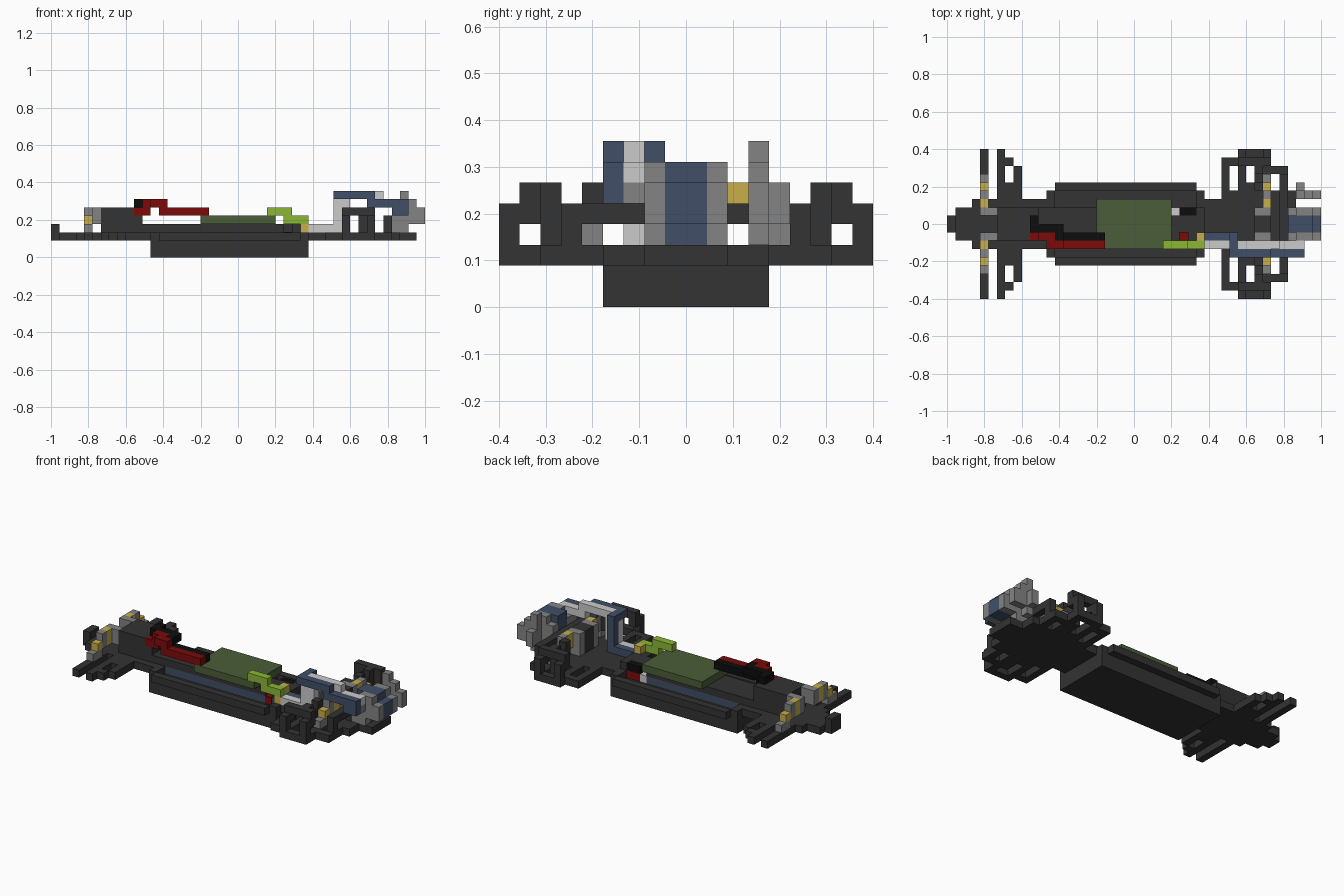
import bpy, bmesh

cube = bpy.data.objects.get("Cube")
if cube:
    bpy.data.objects.remove(cube, do_unlink=True)

V = 2 / 45  # edge of one block


def material(name, rgb):
    m = bpy.data.materials.new(name)
    m.use_nodes = True
    m.diffuse_color = (*rgb, 1)
    m.node_tree.nodes["Principled BSDF"].inputs["Base Color"].default_value = (*rgb, 1)
    return m


DARK = material("charcoal", (0.033, 0.033, 0.033))
BLACK = material("black", (0.004, 0.004, 0.004))
GRAY = material("mid gray", (0.23, 0.23, 0.23))
LIGHT = material("light gray", (0.60, 0.60, 0.60))
BLUE = material("slate blue", (0.052, 0.078, 0.135))
RED = material("dark red", (0.20, 0.003, 0.003))
GREEN = material("olive green", (0.07, 0.11, 0.04))
LIME = material("lime green", (0.26, 0.47, 0.035))
YELLOW = material("mustard", (0.57, 0.43, 0.07))


def part(name, mat, boxes, mirror=False):
    """Boxes are block ranges (x0, x1, y0, y1, z0, z1), end exclusive."""
    boxes = list(boxes)
    if mirror:
        boxes += [(a, b, 18 - d, 18 - c, e, f) for a, b, c, d, e, f in boxes]
    bm = bmesh.new()
    for x0, x1, y0, y1, z0, z1 in boxes:
        verts = bmesh.ops.create_cube(bm, size=1)["verts"]
        for v in verts:
            v.co.x = -1 + V * (x0 if v.co.x < 0 else x1)
            v.co.y = V * ((y0 if v.co.y < 0 else y1) - 9)
            v.co.z = V * (z0 if v.co.z < 0 else z1)
    me = bpy.data.meshes.new(name)
    bm.to_mesh(me)
    bm.free()
    me.materials.append(mat)
    ob = bpy.data.objects.new(name, me)
    bpy.context.collection.objects.link(ob)
    return ob


# Hull with a side ledge and an open trench along each side of the deck
part("hull", DARK, [(12, 31, 5, 13, 0, 2), (12, 13, 5, 13, 2, 3), (30, 31, 5, 13, 2, 3)])
part("side_ledge", DARK, [(13, 30, 4, 5, 2, 3)], mirror=True)
part("trench_wall", BLUE, [(13, 27, 7, 11, 2, 3), (27, 30, 7, 10, 2, 3)])
part("deck", DARK, [(12, 27, 7, 11, 3, 4), (27, 28, 7, 10, 3, 4), (28, 29, 8, 10, 3, 4),
                    (29, 31, 7, 10, 3, 4), (30, 31, 10, 11, 3, 4)])
part("raised_deck", GREEN, [(18, 27, 6, 12, 4, 5)])

# Small coloured blocks set into the deck
part("deck_block_red", RED, [(28, 29, 6.9, 8, 2, 3.05), (28, 30, 10, 11, 2, 3)])
part("deck_block_gray", LIGHT, [(27, 28, 10, 11, 2, 3)])
part("deck_block_black", BLACK, [(28, 30, 10, 11, 3, 4)])

# Nose plate and forward body
part("nose_plate", DARK, [(0, 1, 8, 10, 2, 4), (1, 3, 7, 11, 2, 3), (3, 4, 6, 12, 2, 3),
                          (4, 12, 6, 12, 2, 3)])
part("front_body", DARK, [(6, 10, 7, 11, 3, 6), (10, 11, 7, 11, 3, 5), (10, 11, 8, 11, 5, 6),
                          (11, 12, 7, 11, 3, 4)])

# Flat struts either side of the nose
part("front_strut", DARK, [(4, 5, 0, 6, 2, 3), (6, 7, 0, 6, 2, 3), (7, 8, 1, 2, 2, 3),
                           (8, 9, 2, 4, 2, 3), (7, 9, 4, 6, 2, 3)], mirror=True)


# Stepped arches of gray and mustard blocks, one at each end
def arch(prefix, x):
    part(prefix + "_arch_gray", GRAY, [
        (x, x + 1, 3, 4, 3, 4), (x, x + 1, 4, 5, 3, 4), (x, x + 1, 5, 6, 4, 6)], mirror=True)
    part(prefix + "_arch_mustard", YELLOW, [
        (x, x + 1, 4, 5, 4, 5), (x, x + 1, 6, 7, 4, 6)], mirror=True)


arch("front", 4)
part("front_arch_cap", GRAY, [(4, 6, 7, 8, 4, 6)], mirror=True)
arch("rear", 38)
part("rear_arch_cap", GRAY, [(37, 39, 7, 8, 3, 6)], mirror=True)

# Red and black stepped pipe
part("red_pipe", RED, [(10, 12, 7, 8, 5, 6), (11, 13, 7, 8, 6, 7), (12, 14, 6, 7, 6, 7),
                       (13, 19, 6, 7, 5, 6)])
part("black_pipe", BLACK, [(10, 11, 8, 10, 6, 7), (11, 14, 8, 9, 6, 7), (13, 14, 7, 8, 6, 7),
                           (13, 19, 7, 8, 5, 6), (11, 12, 8, 9, 5, 6)])

# Lime pipe and its mustard joint
part("lime_pipe", LIME, [(26, 29, 6, 7, 5, 6), (28, 31, 6, 7, 4, 5)])
part("pipe_joint", YELLOW, [(30, 31, 6, 7, 3, 4), (30, 31, 7, 8, 4, 5)])

# Rear plate and core
part("rear_plate", DARK, [(31, 33, 6, 12, 2, 3), (33, 42, 5, 13, 2, 3), (42, 44, 7, 11, 2, 3)])
part("rear_core", DARK, [(37, 39, 8, 10, 3, 6), (40, 41, 7, 11, 3, 5)])

# Open side frames at the rear
part("rear_frame", DARK, [
    (35, 39, 0, 1, 2, 3), (33, 35, 1, 2, 2, 3), (33, 34, 2, 5, 2, 3),
    (35, 36, 1, 5, 2, 3), (38, 39, 1, 2, 2, 3), (38, 41, 2, 3, 2, 3),
    (40, 41, 3, 5, 2, 3), (36, 38, 4, 5, 2, 3), (37, 38, 2, 4, 2, 3), (38, 39, 3, 5, 2, 3),
    (35, 36, 0, 1, 3, 5), (38, 39, 0, 1, 3, 5), (35, 39, 1, 2, 5, 6),
    (35, 36, 1, 2, 4, 5), (38, 39, 1, 2, 4, 5), (37, 38, 2, 3, 3, 6),
    (37, 38, 3, 4, 3, 5), (37, 38, 4, 5, 4, 6),
    (40, 41, 3, 4, 3, 5), (40, 41, 4, 7, 4, 5)], mirror=True)

# Overhead arm: two parallel pipes
part("arm_gray", LIGHT, [(31, 35, 6, 7, 3, 4), (34, 36, 6, 7, 4, 7), (35, 40, 6, 7, 7, 8),
                         (39, 43, 6, 7, 6, 7)])
part("arm_blue", BLUE, [(31, 35, 7, 8, 3, 4), (34, 35, 7, 8, 4, 8), (34, 35, 6, 7, 7, 8),
                        (34, 39, 5, 6, 7, 8), (38, 39, 5, 6, 6, 7), (39, 43, 5, 6, 6, 7),
                        (41, 43, 5, 6, 5, 6)])

# Rear nozzle
part("nozzle_core", BLUE, [(41, 45, 8, 10, 4, 6), (41, 44, 8, 10, 6, 7), (41, 43, 8, 10, 3, 4)])
part("nozzle_side", GRAY, [(41, 45, 7, 8, 4, 6), (42, 44, 7, 8, 6, 7), (41, 43, 7, 8, 3, 4)],
     mirror=True)
part("nozzle_link", GRAY, [(41, 43, 6, 7, 5, 6)])
part("nozzle_pipe", GRAY, [(42, 45, 12, 13, 4, 6), (42, 44, 12, 13, 6, 7), (42, 43, 12, 13, 7, 8),
                           (42, 43, 12, 13, 3, 4), (42, 43, 13, 14, 4, 6)])
